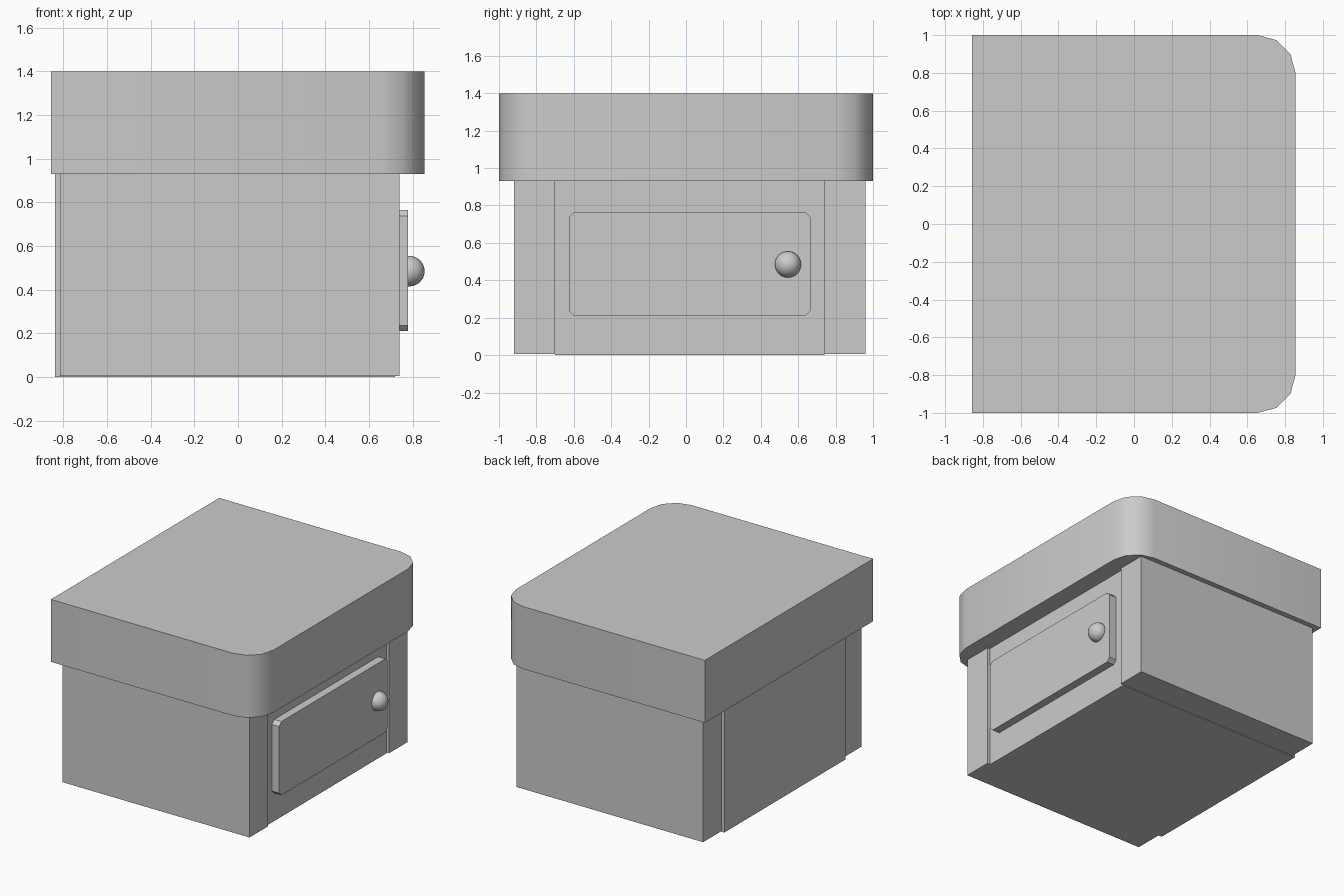
import bpy, bmesh
from math import radians

if "Cube" in bpy.data.objects:
    bpy.data.objects.remove(bpy.data.objects["Cube"])


def box(name, lo, hi, bevel_test=None, radius=0.0, segments=1):
    """Box from min/max corners; edges passing bevel_test are rounded."""
    bm = bmesh.new()
    bmesh.ops.create_cube(bm, size=1)
    for v in bm.verts:
        v.co = [lo[i] + (v.co[i] + 0.5) * (hi[i] - lo[i]) for i in range(3)]
    if bevel_test:
        edges = [e for e in bm.edges if bevel_test(e.verts[0].co, e.verts[1].co)]
        bmesh.ops.bevel(bm, geom=edges, offset=radius, offset_type='OFFSET',
                        segments=segments, profile=0.5, affect='EDGES')
    mesh = bpy.data.meshes.new(name)
    bm.to_mesh(mesh)
    bm.free()
    obj = bpy.data.objects.new(name, mesh)
    bpy.context.collection.objects.link(obj)
    return obj


def smooth(obj, angle):
    bpy.ops.object.select_all(action='DESELECT')
    obj.select_set(True)
    bpy.context.view_layer.objects.active = obj
    bpy.ops.object.shade_smooth_by_angle(angle=radians(angle))


# Thick top with the two vertical corners on the drawer side rounded
top = box("top_slab", (-0.857, -1, 0.93), (0.855, 1, 1.4),
          lambda a, b: abs(a.z - b.z) > 0.1 and a.x > 0, 0.2, 3)
smooth(top, 35)

# Thick side panels, set slightly forward of the middle block
for name, y0, y1 in (("left_side_panel", -0.92, -0.70), ("right_side_panel", 0.74, 0.96)):
    box(name, (-0.815, y0, 0.005), (0.74, y1, 0.93))

# Middle block, recessed on the drawer side and standing proud at the rear
box("middle_body", (-0.838, -0.70, 0), (0.72, 0.74, 0.93))

# Drawer front with chamfered corners
box("drawer_front", (0.72, -0.625, 0.21), (0.78, 0.665, 0.765),
    lambda a, b: abs(a.x - b.x) > 0.01, 0.027, 1)

# Round knob
bpy.ops.mesh.primitive_uv_sphere_add(segments=32, ring_count=16, radius=0.07,
                                     location=(0.785, 0.545, 0.485))
knob = bpy.context.object
knob.name = "drawer_knob"
smooth(knob, 35)
